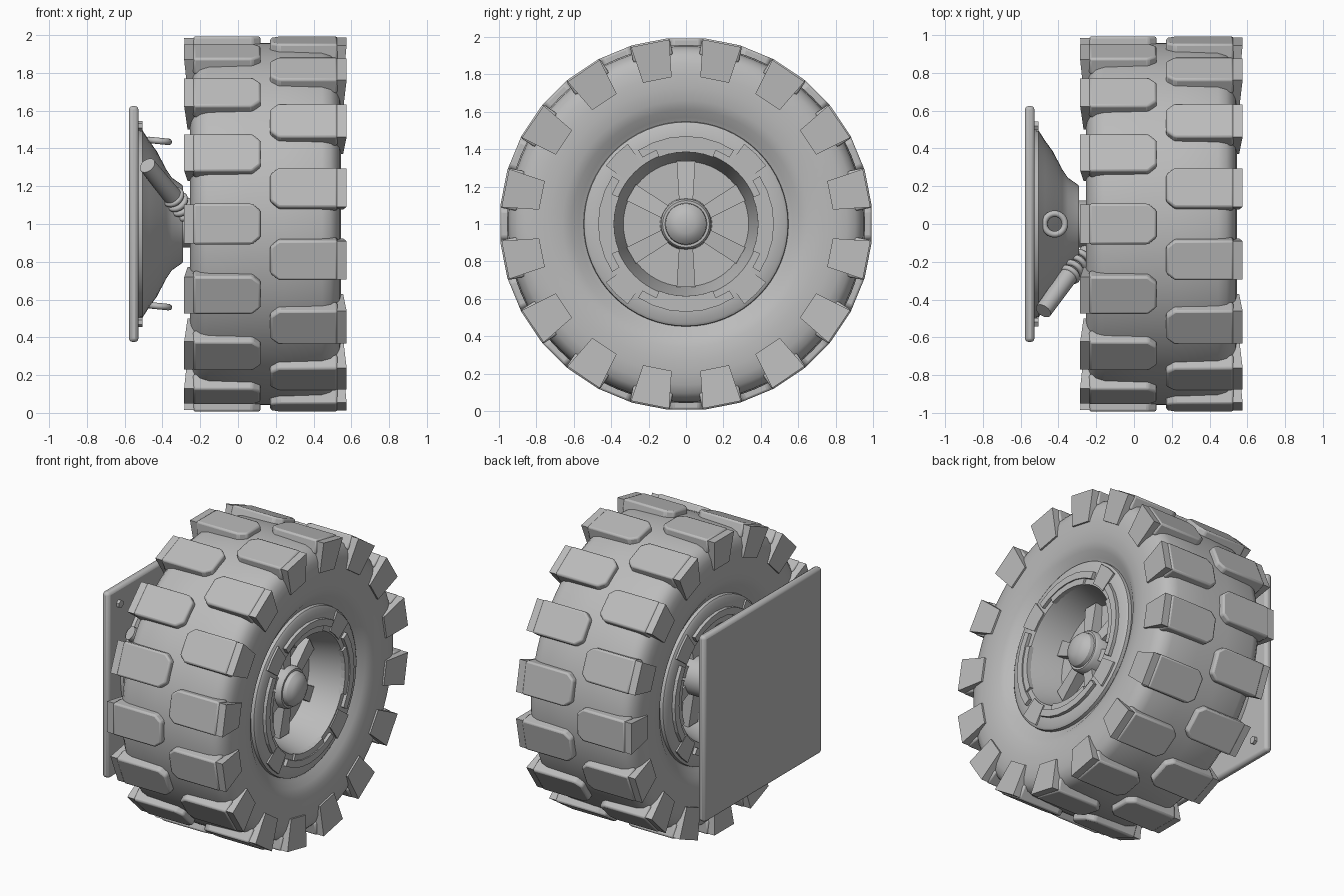
import bpy, bmesh, math
from mathutils import Vector, Matrix

if "Cube" in bpy.data.objects:
    bpy.data.objects.remove(bpy.data.objects["Cube"])

CX = 0.145          # middle plane of the wheel
grey = bpy.data.materials.new("mid_grey")
grey.diffuse_color = (0.5, 0.5, 0.5, 1)
grey.use_nodes = True
grey.node_tree.nodes["Principled BSDF"].inputs["Base Color"].default_value = grey.diffuse_color


def finish(name, bm, bevel=0, smooth=True):
    bmesh.ops.remove_doubles(bm, verts=bm.verts, dist=1e-5)
    bmesh.ops.recalc_face_normals(bm, faces=bm.faces)
    me = bpy.data.meshes.new(name)
    bm.to_mesh(me)
    bm.free()
    ob = bpy.data.objects.new(name, me)
    bpy.context.collection.objects.link(ob)
    me.materials.append(grey)
    if bevel:
        m = ob.modifiers.new("bevel", 'BEVEL')
        m.width, m.segments, m.limit_method = bevel, 2, 'ANGLE'
        m.angle_limit = math.radians(40)
    if smooth:
        bpy.ops.object.select_all(action='DESELECT')
        ob.select_set(True)
        bpy.context.view_layer.objects.active = ob
        bpy.ops.object.shade_smooth_by_angle(angle=math.radians(32))
    return ob


def revolve(name, profile, steps=64):
    """Spin (x, radius) points about the wheel axle."""
    bm = bmesh.new()
    vs = [bm.verts.new((x, 0, 1 + r)) for x, r in profile]
    es = [bm.edges.new(p) for p in zip(vs, vs[1:])]
    bmesh.ops.spin(bm, geom=vs + es, cent=(0, 0, 1), axis=(1, 0, 0),
                   angle=math.tau, steps=steps)
    return finish(name, bm)


def loft(bm, a, b):
    """Solid between two matching loops."""
    va, vb = [bm.verts.new(p) for p in a], [bm.verts.new(p) for p in b]
    n = len(va)
    bm.faces.new(va)
    bm.faces.new(vb[::-1])
    for i in range(n):
        bm.faces.new((va[i], vb[i], vb[(i + 1) % n], va[(i + 1) % n]))


def polar(x, t, r, a):
    """Point at radius r and tangent offset t around the axle."""
    c, s = math.cos(a), math.sin(a)
    return (x, r * c - t * s, 1 + r * s + t * c)


def rod(name, p, q, r1, r2, sides=24, bevel=0):
    p, q = Vector(p), Vector(q)
    bm = bmesh.new()
    mat = Matrix.Translation((p + q) / 2) @ (q - p).to_track_quat('Z', 'Y').to_matrix().to_4x4()
    bmesh.ops.create_cone(bm, cap_ends=True, segments=sides, radius1=r1, radius2=r2,
                          depth=(q - p).length, matrix=mat)
    return finish(name, bm, bevel)


def ring(name, centre, axis, major, minor):
    bpy.ops.mesh.primitive_torus_add(
        location=centre, rotation=Vector(axis).to_track_quat('Z', 'Y').to_euler(),
        major_radius=major, minor_radius=minor, major_segments=24, minor_segments=8)
    ob = bpy.context.object
    ob.name = name
    ob.data.materials.append(grey)
    bpy.ops.object.shade_smooth()


def both_sides(half):
    return [(CX + d, r) for d, r in half] + [(CX - d, r) for d, r in reversed(half)]


# Tyre carcass and rim, symmetric about the middle plane
revolve("tyre", both_sides([(.33, .54), (.345, .57), (.375, .61), (.393, .66), (.4, .73), (.4, .8),
                            (.392, .86), (.375, .905), (.345, .935), (.30, .95), (.1, .957)]), 96)
revolve("rim", both_sides([(.15, 0), (.15, .335), (.355, .385), (.37, .39), (.37, .46),
                           (.365, .53), (.355, .545), (.32, .55)]))

# Two staggered rows of tread lugs, each with a shoulder block
for name, s, off in (("outer_lugs", 1, .5), ("inner_lugs", -1, 0)):
    bm = bmesh.new()
    for i in range(16):
        a = (i + off) * math.tau / 16
        out = [(.382, -.108), (.382, .108), (.07, .108), (.025, .07), (.025, -.07), (.07, -.108)]
        loft(bm, [polar(CX + s * d, t, .9, a) for d, t in out],
             [polar(CX + s * d, t, .993, a) for d, t in out])
    finish(name, bm, .012)
    bm = bmesh.new()
    for i in range(16):
        a = (i + off) * math.tau / 16
        lo = [(.37, -.078), (.37, .078), (.412, .078), (.412, -.078)]
        hi = [(.37, -.104), (.37, .104), (.43, .104), (.43, -.104)]
        loft(bm, [polar(CX + s * d, t, .785, a) for d, t in lo],
             [polar(CX + s * d, t, .985, a) for d, t in hi])
    finish(name.replace("lugs", "shoulder_blocks"), bm, smooth=False)

# Raised rim plates, spokes and hub on both faces of the wheel
for side, s in (("outer", 1), ("inner", -1)):
    bm = bmesh.new()
    for i in range(4):
        mid = i * math.pi / 2
        for r0, r1, half, top in ((.425, .47, 33, .392), (.385, .428, 22, .384)):
            arc = [mid + math.radians(half) * k / 3 for k in range(-3, 4)]
            out = [(r1, a) for a in arc] + [(r0, a) for a in reversed(arc)]
            loft(bm, [polar(CX + s * .35, 0, r, a) for r, a in out],
                 [polar(CX + s * top, 0, r, a) for r, a in out])
        # short outer tabs between the plates
        arc = [mid + math.pi / 4 + math.radians(9) * k for k in (-1, 0, 1)]
        out = [(.53, a) for a in arc] + [(.40, a) for a in reversed(arc)]
        loft(bm, [polar(CX + s * .35, 0, r, a) for r, a in out],
             [polar(CX + s * .378, 0, r, a) for r, a in out])
    finish(side + "_rim_plates", bm, smooth=False)
    bm = bmesh.new()
    for i in range(6):
        a = math.pi / 2 + i * math.pi / 3
        loft(bm, [polar(CX + s * d, t, .09, a) for d, t in ((.14, -.035), (.14, .035), (.23, .035), (.23, -.035))],
             [polar(CX + s * d, t, .338, a) for d, t in ((.14, -.05), (.14, .05), (.2, .05), (.2, -.05))])
    finish(side + "_spokes", bm, smooth=False)
revolve("hub", [(CX + d, r) for d, r in ((.14, .14), (.25, .135), (.265, .125), (.265, .112), (.29, .108),
                                         (.315, .085), (.33, .05), (.335, 0))], 32)

# Axle and flared mount
rod("axle", (-.32, 0, 1), (.05, 0, 1), .125, .125, 32)
revolve("mount", [(-.54, .5), (-.505, .495), (-.47, .44), (-.43, .385), (-.38, .29),
                  (-.35, .245), (-.3, .21), (-.29, .2), (-.29, 0)], 48)

# Back plate with corner bolts
bm = bmesh.new()
bmesh.ops.create_cube(bm, size=1, matrix=Matrix.Translation((-.552, 0, 1)) @ Matrix.Diagonal((.052, 1.25, 1.25, 1)))
finish("back_plate", bm, .02)
for y in (-.52, .52):
    for z in (.48, 1.52):
        rod("plate_bolt", (-.54, y, z), (-.505, y, z), .026, .026, 6)

# Tow rings above and below the mount
for z in (.565, 1.44):
    ring("tow_ring", (-.42, 0, z), (.1, 0, 1), .055, .017)

# Shock absorber with coil
top, low = Vector((-.48, -.46, 1.31)), Vector((-.25, -.14, 1.03))
rod("shock_body", top, top.lerp(low, .6), .045, .05)
rod("shock_rod", top.lerp(low, .5), low, .035, .035)
for k in range(4):
    ring("shock_coil", top.lerp(low, .6 + k * .09), low - top, .047, .016)
